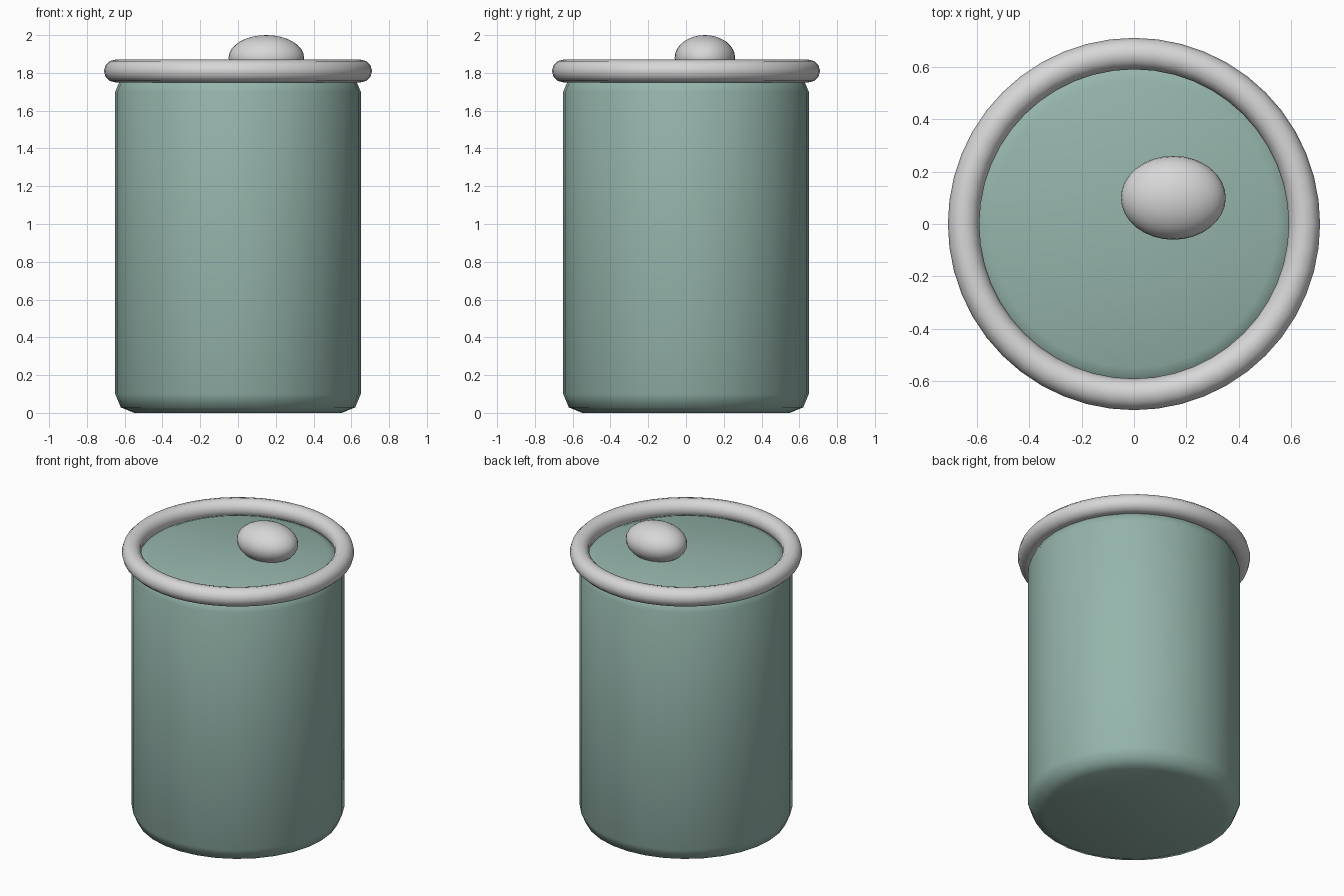
import bpy

if "Cube" in bpy.data.objects:
    bpy.data.objects.remove(bpy.data.objects["Cube"])


def material(name, rgb):
    m = bpy.data.materials.new(name)
    m.diffuse_color = (*rgb, 1.0)
    m.use_nodes = True
    m.node_tree.nodes["Principled BSDF"].inputs["Base Color"].default_value = m.diffuse_color
    return m


def finish(name, mat):
    ob = bpy.context.object
    ob.name = name
    ob.data.materials.append(mat)
    bpy.ops.object.shade_smooth()
    return ob


green = material("sage green", (0.30, 0.46, 0.41))
silver = material("light grey", (0.68, 0.68, 0.69))

# canister body with rounded top and bottom edges
bpy.ops.mesh.primitive_cylinder_add(vertices=32, radius=0.65, depth=1.8, location=(0, 0, 0.9))
body = finish("canister_body", green)
bevel = body.modifiers.new("rounded_edges", 'BEVEL')
bevel.width = 0.1
bevel.segments = 2
bevel.limit_method = 'ANGLE'
bevel.angle_limit = 1.0

# rim ring around the top
bpy.ops.mesh.primitive_torus_add(major_radius=0.65, minor_radius=0.06, major_segments=48,
                                 minor_segments=12, location=(0, 0, 1.81))
finish("rim_ring", silver)

# off-centre oval knob on the lid
bpy.ops.mesh.primitive_uv_sphere_add(segments=32, ring_count=16, radius=1, location=(0.15, 0.1, 1.88))
knob = finish("lid_knob", silver)
knob.scale = (0.2, 0.16, 0.12)
